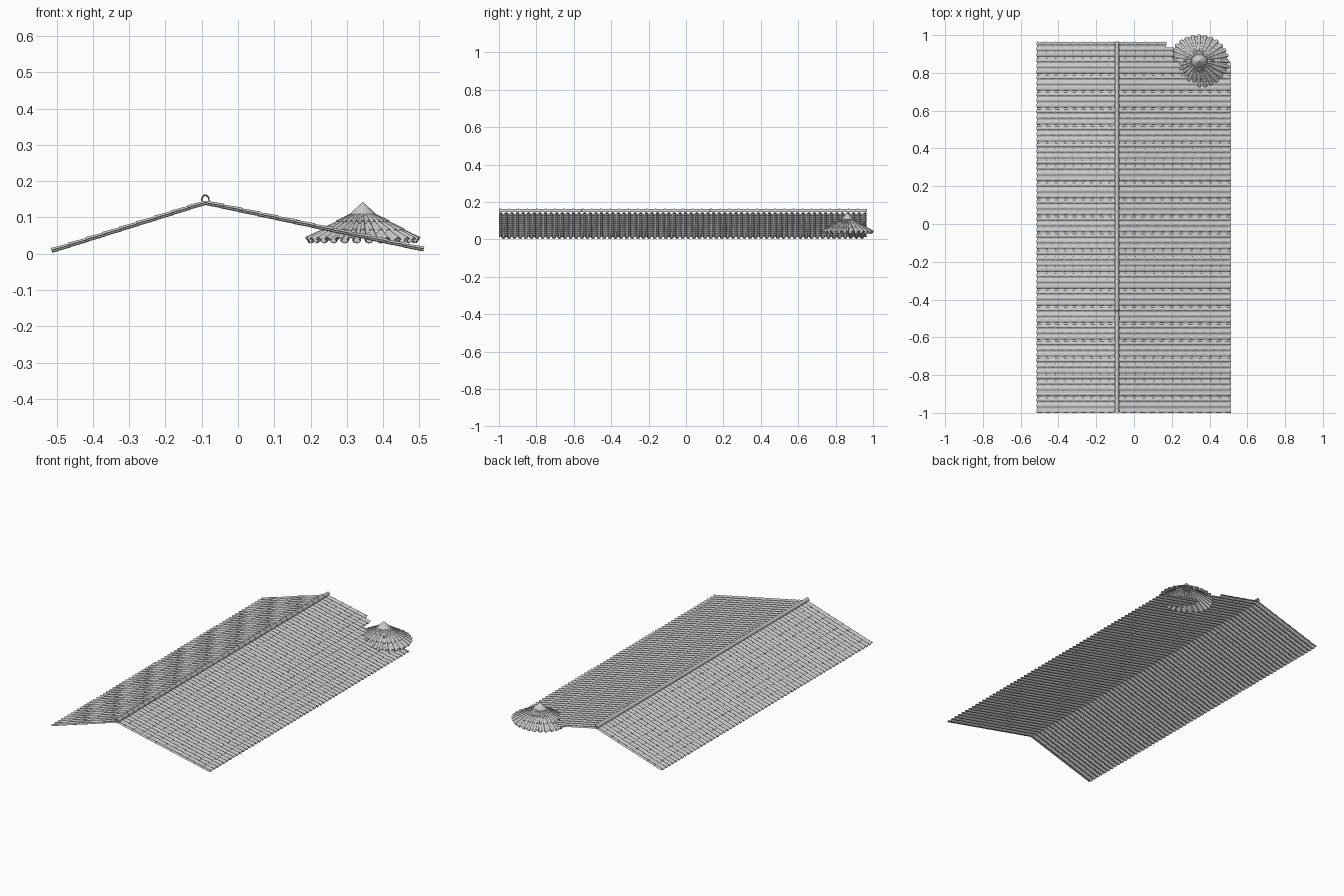
import bpy, bmesh, math
from mathutils import Vector

cube = bpy.data.objects.get("Cube")
if cube:
    bpy.data.objects.remove(cube)

mat = bpy.data.materials.new("weathered grey tile")
mat.use_nodes = True
GREY = (0.6, 0.6, 0.6, 1)
mat.diffuse_color = GREY
mat.node_tree.nodes["Principled BSDF"].inputs["Base Color"].default_value = GREY


def make_object(name, bm, thickness=0.0):
    mesh = bpy.data.meshes.new(name)
    bm.to_mesh(mesh)
    bm.free()
    mesh.materials.append(mat)
    obj = bpy.data.objects.new(name, mesh)
    bpy.context.collection.objects.link(obj)
    if thickness:
        mod = obj.modifiers.new("tile thickness", "SOLIDIFY")
        mod.thickness = thickness
    return obj


def tile(bm, top, low, side, up, w_top, w_low, h_top, h_low, segs=6):
    """Curved barrel tile; a negative height gives an upturned pan."""
    rings = []
    for p, w, h in ((top, w_top, h_top), (low, w_low, h_low)):
        ring = []
        for i in range(segs + 1):
            a = math.pi * i / segs
            ring.append(bm.verts.new(p + side * w * math.cos(a) + up * h * math.sin(a)))
        rings.append(ring)
    flip = h_low < 0
    for i in range(segs):
        quad = [rings[0][i], rings[0][i + 1], rings[1][i + 1], rings[1][i]]
        face = bm.faces.new(quad)
        if face.calc_center_median() is not None:
            face.normal_update()
            if face.normal.dot(up) < 0:
                face.normal_flip()


RIDGE = Vector((-0.09, 0, 0.142))
ROWS, FIRST, LAST = 66, -0.991, 0.956
PITCH = (LAST - FIRST) / (ROWS - 1)
Y = Vector((0, 1, 0))


def slope(name, eave, courses, limit):
    """Rows of overlapping cover and pan tiles from the ridge to the eave."""
    bm = bmesh.new()
    run = eave - RIDGE
    length = run.length
    along = run.normalized()
    up = along.cross(Y)
    if up.z < 0:
        up = -up
    step = length / courses
    for r in range(ROWS * 2 - 1):
        y = FIRST + r * PITCH / 2
        end = min(length, (limit(y) - RIDGE.x) / along.x)
        pan = r % 2 == 1
        for c in range(courses):
            s0, s1 = max(0, c * step - 0.006), min((c + 1) * step, end)
            if s1 - s0 < 0.012:
                continue
            base = RIDGE + Y * y
            top = base + along * s0 - up * 0.001
            low = base + along * s1 + up * 0.001
            h = -0.006 if pan else 0.006
            tile(bm, top, low, Y, up, 0.0075, 0.009, h * 0.85, h)
    return make_object(name, bm, 0.0015)


# Roof slopes, the right-hand one notched around the turret
def turret_notch(y):
    if y > 0.94:
        return 0.17
    return 0.21 if y > 0.86 else 9


slope("short_roof_slope", Vector((-0.514, 0, 0.009)), 9, lambda y: -9)
slope("long_roof_slope", Vector((0.512, 0, 0.013)), 12, turret_notch)

# Ridge capping
bm = bmesh.new()
CAPS = 40
cap = 1.963 / CAPS
for i in range(CAPS):
    y0 = -0.999 + i * cap
    z = RIDGE.z + 0.004
    tile(bm, Vector((RIDGE.x, y0 + cap + 0.003, z)), Vector((RIDGE.x, y0, z)),
         Vector((1, 0, 0)), Vector((0, 0, 1)), 0.0105, 0.0125, 0.015, 0.018, 8)
make_object("ridge_capping", bm, 0.002)

# Conical turret roof
CENTRE = Vector((0.344, 0.863, 0))
OVAL = (1, 0.885, 1)
STRIPS, COURSES = 28, 3
R_IN, R_OUT, Z_IN, Z_OUT = 0.03, 0.154, 0.112, 0.037


def on_cone(out, t):
    p = out * (R_IN + (R_OUT - R_IN) * t)
    p.z = Z_IN + (Z_OUT - Z_IN) * t
    return p


bm = bmesh.new()
for k in range(STRIPS * 2):
    a = math.pi * k / STRIPS
    out = Vector((math.cos(a), math.sin(a), 0))
    side = Vector((-math.sin(a), math.cos(a), 0))
    up = (out * (Z_IN - Z_OUT) + Vector((0, 0, R_OUT - R_IN))).normalized()
    sign = -1 if k % 2 else 1
    for c in range(COURSES):
        t0, t1 = max(0, (c - 0.08) / COURSES), (c + 1) / COURSES
        w0, w1 = [0.068 * (R_IN + (R_OUT - R_IN) * t) for t in (t0, t1)]
        tile(bm, on_cone(out, t0) - up * 0.001, on_cone(out, t1) + up * 0.001, side, up,
             w0 * 0.9, w1, sign * w0 * 0.75, sign * w1 * 0.85)
turret = make_object("turret_tiles", bm, 0.002)
turret.location, turret.scale = CENTRE, OVAL

# Turret peak
bm = bmesh.new()
bmesh.ops.create_cone(bm, cap_ends=True, segments=16, radius1=0.037, radius2=0, depth=0.034)
peak = make_object("turret_peak", bm)
peak.location, peak.scale = CENTRE + Vector((0, 0, 0.126)), OVAL
